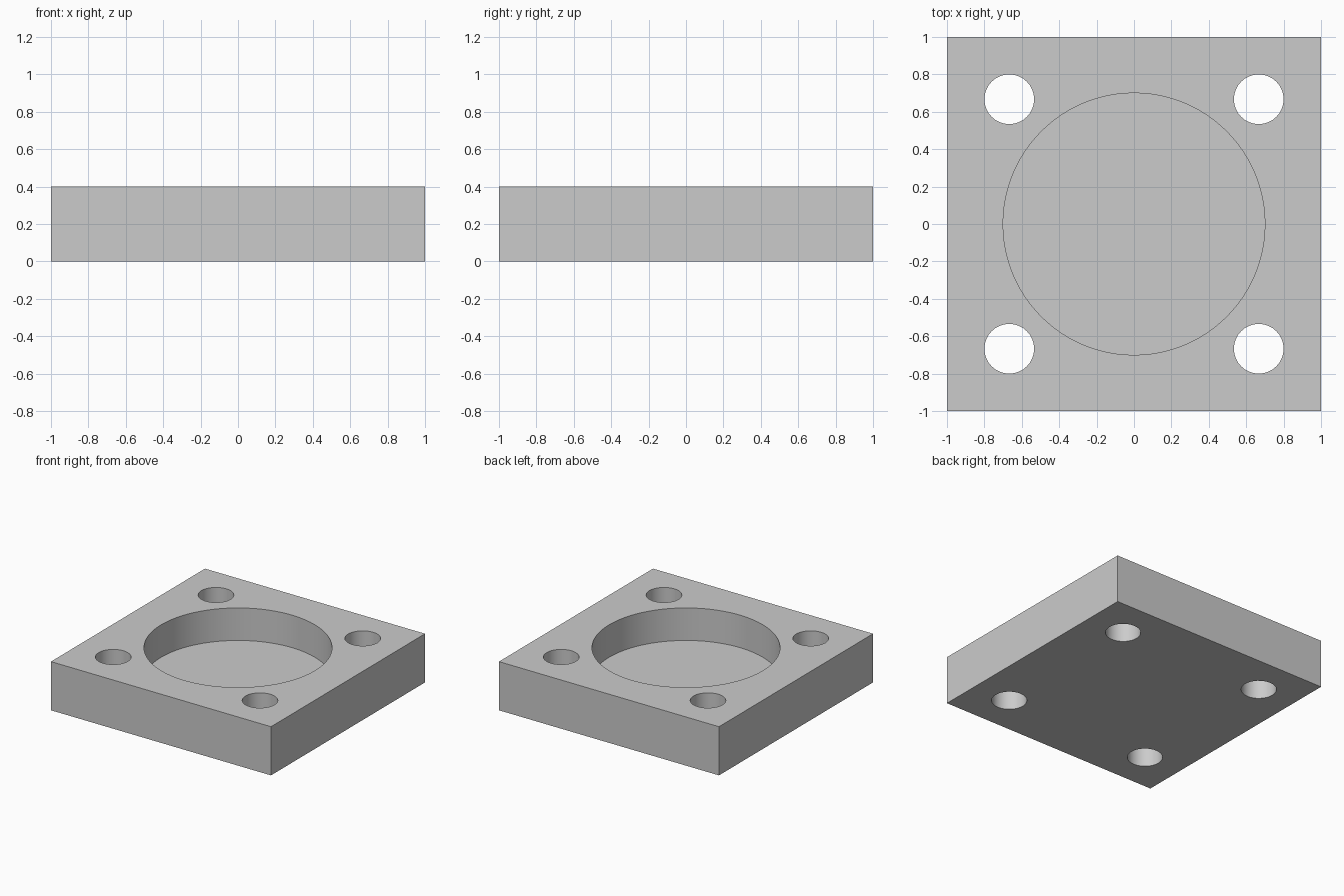
import bpy
import math

cube = bpy.data.objects.get("Cube")
if cube:
    bpy.data.objects.remove(cube, do_unlink=True)

SIZE, HEIGHT = 2.0, 0.4
POCKET_RADIUS, POCKET_FLOOR = 0.7, 0.133
HOLE_RADIUS, HOLE_OFFSET = 0.133, 0.667

grey = bpy.data.materials.new("plain_grey")
grey.use_nodes = True
colour = (0.6, 0.6, 0.6, 1)
grey.diffuse_color = colour
grey.node_tree.nodes["Principled BSDF"].inputs["Base Color"].default_value = colour

# Square plate
bpy.ops.mesh.primitive_cube_add(size=1, location=(0, 0, HEIGHT / 2))
plate = bpy.context.object
plate.name = "mounting_plate"
plate.scale = (SIZE, SIZE, HEIGHT)
bpy.ops.object.transform_apply(location=True, rotation=False, scale=True)
plate.data.materials.append(grey)


def cut_round(name, x, y, radius, bottom, sides):
    """Cut a vertical round opening from the plate, from bottom upwards."""
    top = HEIGHT + 0.1
    bpy.ops.mesh.primitive_cylinder_add(
        vertices=sides, radius=radius, depth=top - bottom,
        location=(x, y, (top + bottom) / 2))
    cutter = bpy.context.object
    cutter.name = name
    cutter.hide_render = True
    cutter.data.materials.append(grey)
    mod = plate.modifiers.new(name, "BOOLEAN")
    mod.operation = "DIFFERENCE"
    mod.solver = "EXACT"
    mod.object = cutter
    bpy.ops.object.select_all(action="DESELECT")
    plate.select_set(True)
    bpy.context.view_layer.objects.active = plate
    bpy.ops.object.modifier_apply(modifier=name)
    bpy.data.objects.remove(cutter, do_unlink=True)


# Blind central pocket
cut_round("pocket_cutter", 0, 0, POCKET_RADIUS, POCKET_FLOOR, 96)

# Through holes at the corners
for sx in (-1, 1):
    for sy in (-1, 1):
        cut_round("hole_cutter", sx * HOLE_OFFSET, sy * HOLE_OFFSET,
                  HOLE_RADIUS, -0.1, 32)

# Smooth round walls, sharp rims
bpy.ops.object.shade_smooth_by_angle(angle=math.radians(30))
